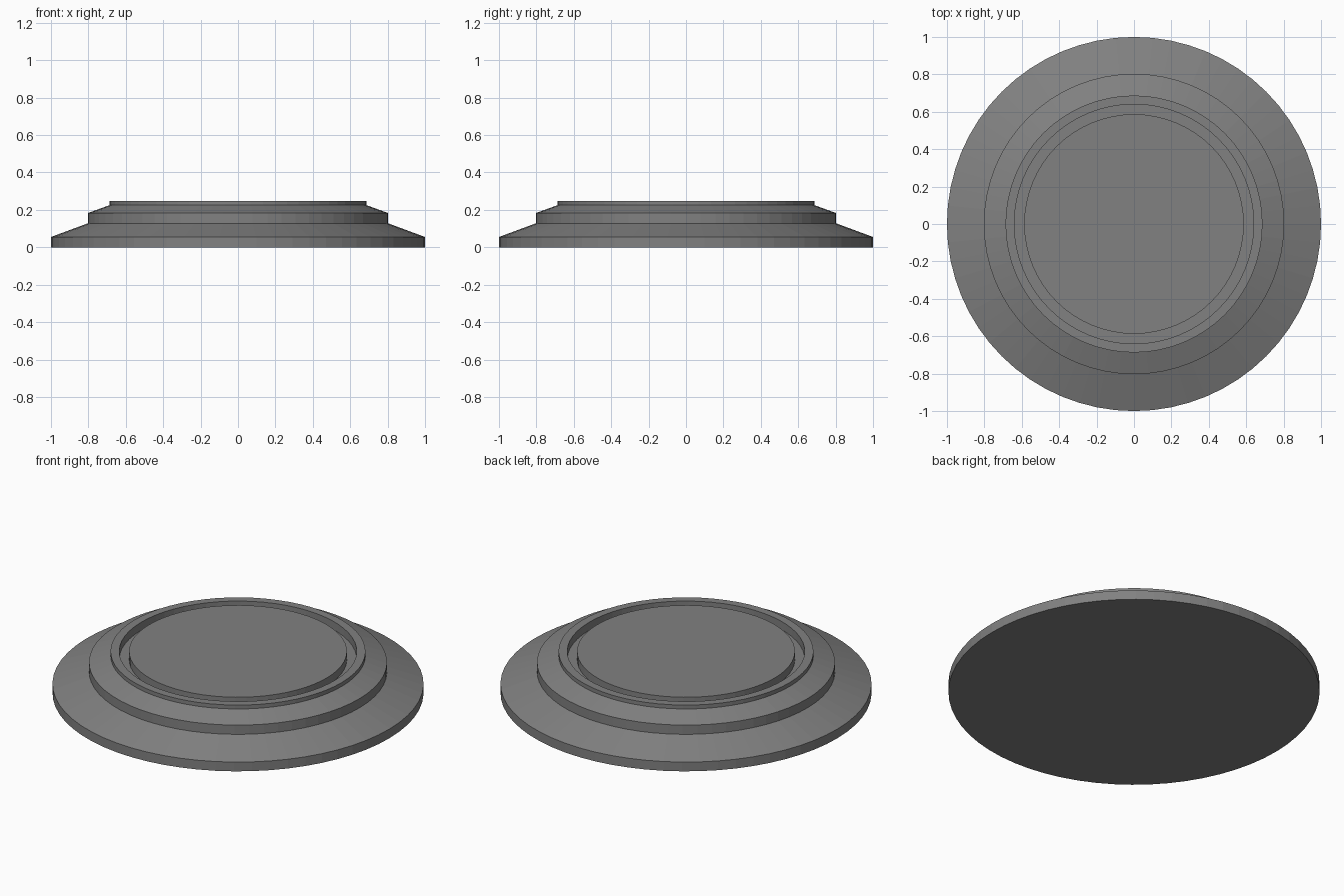
import bpy, bmesh, math

if "Cube" in bpy.data.objects:
    bpy.data.objects.remove(bpy.data.objects["Cube"])

SIDES = 64

dark = bpy.data.materials.new("dark_grey")
dark.diffuse_color = (0.22, 0.22, 0.22, 1)
dark.use_nodes = True
dark.node_tree.nodes["Principled BSDF"].inputs["Base Color"].default_value = dark.diffuse_color

def lathe(name, profile):
    # Spin a radius/height profile around z
    bm = bmesh.new()
    verts = [bm.verts.new((r, 0, z)) for r, z in profile]
    edges = [bm.edges.new(p) for p in zip(verts, verts[1:])]
    bmesh.ops.spin(bm, geom=verts + edges, cent=(0, 0, 0), axis=(0, 0, 1),
                   angle=2 * math.pi, steps=SIDES, use_merge=False)
    bmesh.ops.remove_doubles(bm, verts=bm.verts, dist=1e-4)
    bmesh.ops.recalc_face_normals(bm, faces=bm.faces)
    mesh = bpy.data.meshes.new(name)
    bm.to_mesh(mesh)
    bm.free()
    mesh.materials.append(dark)
    obj = bpy.data.objects.new(name, mesh)
    bpy.context.collection.objects.link(obj)
    return obj

# Stepped round base with sloped shoulders, a raised rim, a groove and a centre disc
lathe("stepped_base", [
    (0, 0), (1, 0), (1, 0.055), (0.803, 0.128), (0.803, 0.183),
    (0.687, 0.225), (0.687, 0.248), (0.64, 0.248),
    (0.64, 0.2), (0.587, 0.2), (0.587, 0.248), (0, 0.248)])
